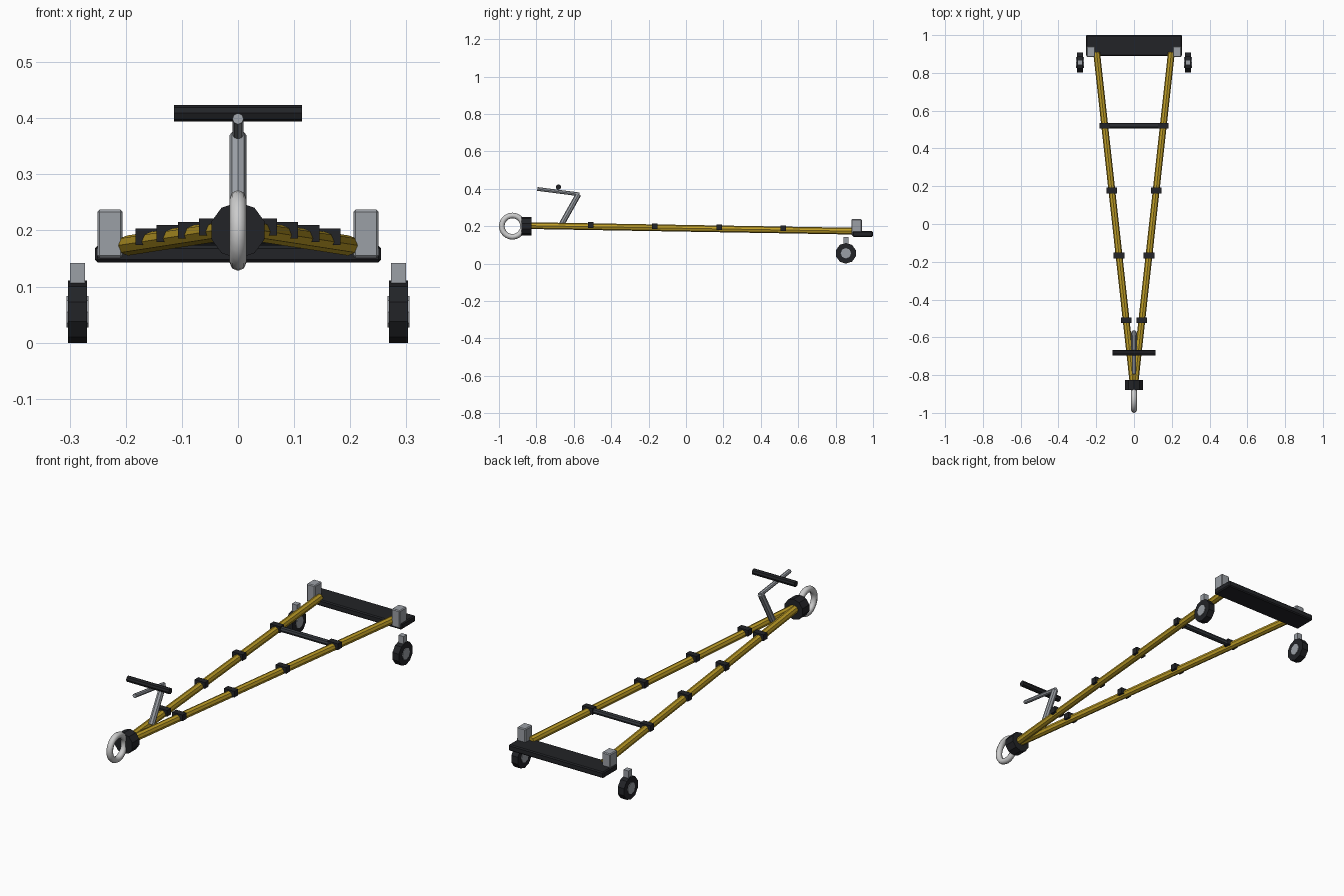
import bpy, math
from mathutils import Vector

if "Cube" in bpy.data.objects:
    bpy.data.objects.remove(bpy.data.objects["Cube"])


def material(name, rgb):
    m = bpy.data.materials.new(name)
    m.diffuse_color = (*rgb, 1)
    m.use_nodes = True
    m.node_tree.nodes["Principled BSDF"].inputs["Base Color"].default_value = m.diffuse_color
    return m


YELLOW = material("yellow paint", (0.52, 0.34, 0.02))
BLACK = material("black rubber", (0.016, 0.017, 0.02))
DARK = material("dark steel", (0.035, 0.04, 0.047))
STEEL = material("steel", (0.33, 0.35, 0.38))
CHROME = material("bright steel", (0.6, 0.6, 0.62))


def finish(name, mat, bevel=0):
    ob = bpy.context.object
    ob.name = name
    ob.data.materials.append(mat)
    if bevel:
        b = ob.modifiers.new("bevel", 'BEVEL')
        b.width, b.segments = bevel, 1
    return ob


def box(name, centre, size, mat, bevel=0):
    bpy.ops.mesh.primitive_cube_add(size=1, location=centre)
    ob = bpy.context.object
    ob.scale = size
    bpy.ops.object.transform_apply(location=False, rotation=False, scale=True)
    return finish(name, mat, bevel)


def rod(name, a, b, radius, mat, sides=8, bevel=0):
    a, b = Vector(a), Vector(b)
    d = b - a
    bpy.ops.mesh.primitive_cylinder_add(
        vertices=sides, radius=radius, depth=d.length, location=(a + b) / 2,
        rotation=d.to_track_quat('Z', 'Y').to_euler())
    return finish(name, mat, bevel)


# towing ring and the collar behind it
bpy.ops.mesh.primitive_torus_add(
    location=(0, -0.928, 0.2), rotation=(0, math.pi / 2, 0),
    major_radius=0.057, minor_radius=0.015, major_segments=24, minor_segments=8)
finish("tow_ring", CHROME)
bpy.ops.object.shade_smooth_by_angle(angle=math.radians(50))
rod("collar", (0, -0.88, 0.2), (0, -0.826, 0.2), 0.05, BLACK, 10)

# crank: strut, arm and cross handle
rod("crank_strut", (0, -0.665, 0.21), (0, -0.575, 0.37), 0.015, STEEL)
rod("crank_arm", (0, -0.57, 0.37), (0, -0.795, 0.399), 0.01, STEEL)
rod("crank_handle", (-0.114, -0.682, 0.409), (0.114, -0.682, 0.409), 0.0145, BLACK)

# rear plate and the brace between the long bars
box("rear_plate", (0, 0.945, 0.158), (0.51, 0.11, 0.03), BLACK, 0.005)
rod("cross_brace", (-0.155, 0.52, 0.187), (0.155, 0.52, 0.187), 0.0135, DARK)


# parts on both sides
for side, s in (("left", -1), ("right", 1)):
    a, b = Vector((s * 0.004, -0.85, 0.203)), Vector((s * 0.198, 0.91, 0.173))
    rod(f"{side}_bar", a, b, 0.018, YELLOW)
    for i in range(4):
        y = -0.51 + i * 0.3435
        p = a.lerp(b, (y - a.y) / (b.y - a.y))
        box(f"{side}_clamp_{i + 1}", p + Vector((0, 0, 0.009)),
            (0.056, 0.03, 0.03), BLACK)
    box(f"{side}_rear_block", (s * 0.228, 0.912, 0.194), (0.045, 0.056, 0.086), STEEL, 0.004)

    # wheel with its hub and stem
    rod(f"{side}_wheel", (s * 0.269, 0.855, 0.055), (s * 0.303, 0.855, 0.055), 0.0555, BLACK, 10)
    rod(f"{side}_wheel_hub", (s * 0.266, 0.855, 0.055), (s * 0.306, 0.855, 0.055), 0.028, STEEL)
    box(f"{side}_wheel_stem", (s * 0.286, 0.855, 0.112), (0.027, 0.027, 0.06), STEEL)
